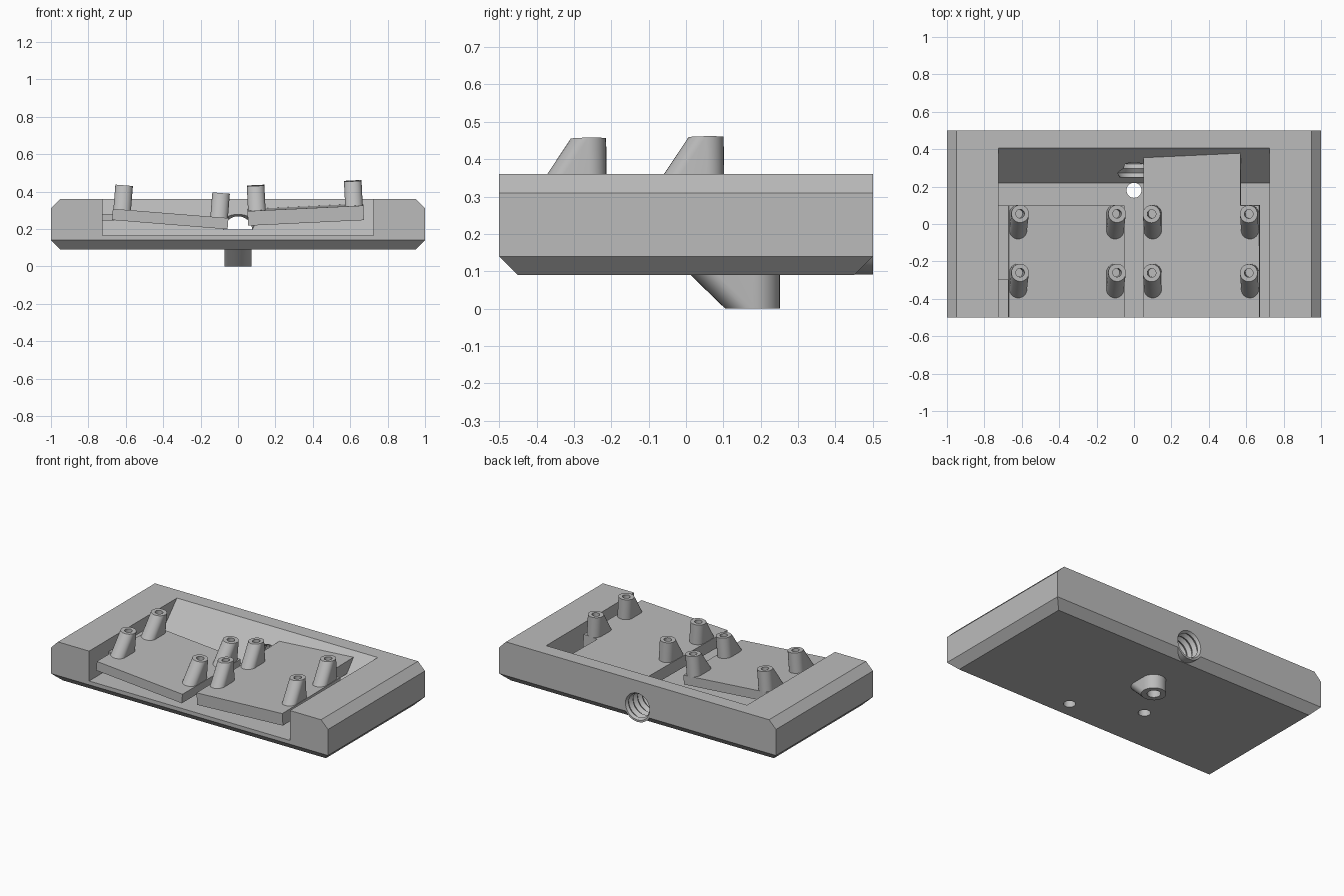
import bpy, bmesh, math
from mathutils import Matrix, Vector

if "Cube" in bpy.data.objects:
    bpy.data.objects.remove(bpy.data.objects["Cube"], do_unlink=True)

grey = bpy.data.materials.new("plain grey")
grey.use_nodes = True
colour = (0.5, 0.5, 0.5, 1)
grey.diffuse_color = colour
grey.node_tree.nodes["Principled BSDF"].inputs["Base Color"].default_value = colour


def finish(name, bm):
    bmesh.ops.recalc_face_normals(bm, faces=bm.faces)
    mesh = bpy.data.meshes.new(name)
    bm.to_mesh(mesh)
    bm.free()
    mesh.materials.append(grey)
    obj = bpy.data.objects.new(name, mesh)
    bpy.context.collection.objects.link(obj)
    return obj


def hull(name, points):
    bm = bmesh.new()
    for p in points:
        bm.verts.new(p)
    res = bmesh.ops.convex_hull(bm, input=bm.verts)
    loose = [v for v in bm.verts if not v.link_faces]
    bmesh.ops.delete(bm, geom=loose, context="VERTS")
    bmesh.ops.dissolve_limit(bm, angle_limit=0.01, verts=bm.verts, edges=bm.edges)
    return finish(name, bm)


def box(name, x0, x1, y0, y1, z0, z1):
    return hull(name, [(x, y, z) for x in (x0, x1) for y in (y0, y1) for z in (z0, z1)])


def disc(x, y, z, r, n=32):
    return [(x + r * math.cos(2 * math.pi * i / n), y + r * math.sin(2 * math.pi * i / n), z)
            for i in range(n)]


def rod(name, x, y, z0, z1, r):
    return hull(name, disc(x, y, z0, r) + disc(x, y, z1, r))


def combine(obj, tool, operation="DIFFERENCE"):
    mod = obj.modifiers.new("shape", "BOOLEAN")
    mod.operation, mod.solver, mod.object = operation, "EXACT", tool
    bpy.context.view_layer.objects.active = obj
    bpy.ops.object.modifier_apply(modifier=mod.name)
    bpy.data.objects.remove(tool, do_unlink=True)


def smooth(obj):
    bpy.ops.object.select_all(action="DESELECT")
    obj.select_set(True)
    bpy.context.view_layer.objects.active = obj
    bpy.ops.object.shade_smooth_by_angle(angle=math.radians(30))


def raked_post(name, y, r, run, z_tip, z_base):
    # upright back, front face raked forward towards the base
    return hull(name, disc(0, y, z_tip, r) + disc(0, y, z_base, r) + disc(0, y - run, z_base, r))


# Chamfered tray body
body = hull("tray_body", [(sx * x, sy * y, z) for sx in (-1, 1) for sy in (-1, 1)
                          for x, y, z in ((0.95, 0.45, 0.09), (1, 0.5, 0.14),
                                          (1, 0.5, 0.31), (0.95, 0.5, 0.36))])

# Round collar around the rear socket
socket_z = 0.192
collar = rod("collar", 0, 0, 0, 0.1, 0.1)
collar.data.transform(Matrix.Translation((0, 0.5, socket_z)) @ Matrix.Rotation(math.pi / 2, 4, "X"))
combine(body, collar, "UNION")

# Open-fronted pocket with a sloping back wall
combine(body, hull("pocket", [(x, y, z) for x in (-0.725, 0.725)
                              for y, z in ((-0.6, 0.165), (0.22, 0.165), (0.459, 0.415), (-0.6, 0.415))]))

# Threaded rear socket
bm = bmesh.new()
turns, start, end = 6, 0.25, 0.53
profile = [(0, start)]
for i in range(2 * turns + 1):
    profile.append((0.076 if i % 2 == 0 else 0.092, start + (end - start) * i / (2 * turns)))
profile.append((0, end))
verts = [bm.verts.new((r, y, socket_z)) for r, y in profile]
edges = [bm.edges.new(pair) for pair in zip(verts, verts[1:])]
bmesh.ops.spin(bm, geom=verts + edges, cent=(0, 0, socket_z), axis=(0, 1, 0),
               angle=2 * math.pi, steps=32)
bmesh.ops.remove_doubles(bm, verts=bm.verts, dist=0.0001)
combine(body, finish("thread", bm))

# Drain hole and two fixing holes through the floor
for x, y, r in ((0, 0.18, 0.04), (0.2, -0.345, 0.036), (-0.2, -0.145, 0.036)):
    combine(body, rod("hole", x, y, -0.1, 0.25, r))
smooth(body)

# Spout under the drain hole
spout = raked_post("drain_spout", 0.178, 0.073, 0.095, 0, 0.092)
combine(spout, rod("hole", 0, 0.18, -0.1, 0.2, 0.04))
smooth(spout)

# Drilled post shared by both plates
post = raked_post("post", 0, 0.047, 0.095, 0.13, -0.01)
combine(post, rod("hole", 0, 0, 0.02, 0.2, 0.023))
smooth(post)
post_mesh = post.data
bpy.data.objects.remove(post, do_unlink=True)

# Tilted plates, each carrying four posts
for side, x, z, pitch, tilt, thick in (("right", -0.36, 0.283, 0, 0.08, 0.06),
                                       ("left", 0.36, 0.315, 0.012, -0.048, 0.078)):
    place = (Matrix.Translation((x, -0.1, z)) @ Matrix.Rotation(tilt, 4, "Y")
             @ Matrix.Rotation(pitch, 4, "X"))
    plate = box(side + "_plate", -0.31, 0.31, -0.4, 0.2, -thick, 0)
    plate.matrix_world = place
    if side == "left":
        tongue = box("left_plate_tongue", -0.31, 0.21, 0.19, 0.485, -thick, 0)
        tongue.matrix_world = place
    for row, y in (("front", -0.16), ("back", 0.155)):
        for end_name, px in (("right", -0.26), ("left", 0.26)):
            obj = bpy.data.objects.new(f"{side}_plate_{row}_{end_name}_post", post_mesh)
            bpy.context.collection.objects.link(obj)
            obj.matrix_world = place @ Matrix.Translation((px, y, 0))

# Ledge tying the right plate to the pocket wall
box("right_ledge", -0.73, -0.66, -0.3, 0.1, 0.245, 0.28)
